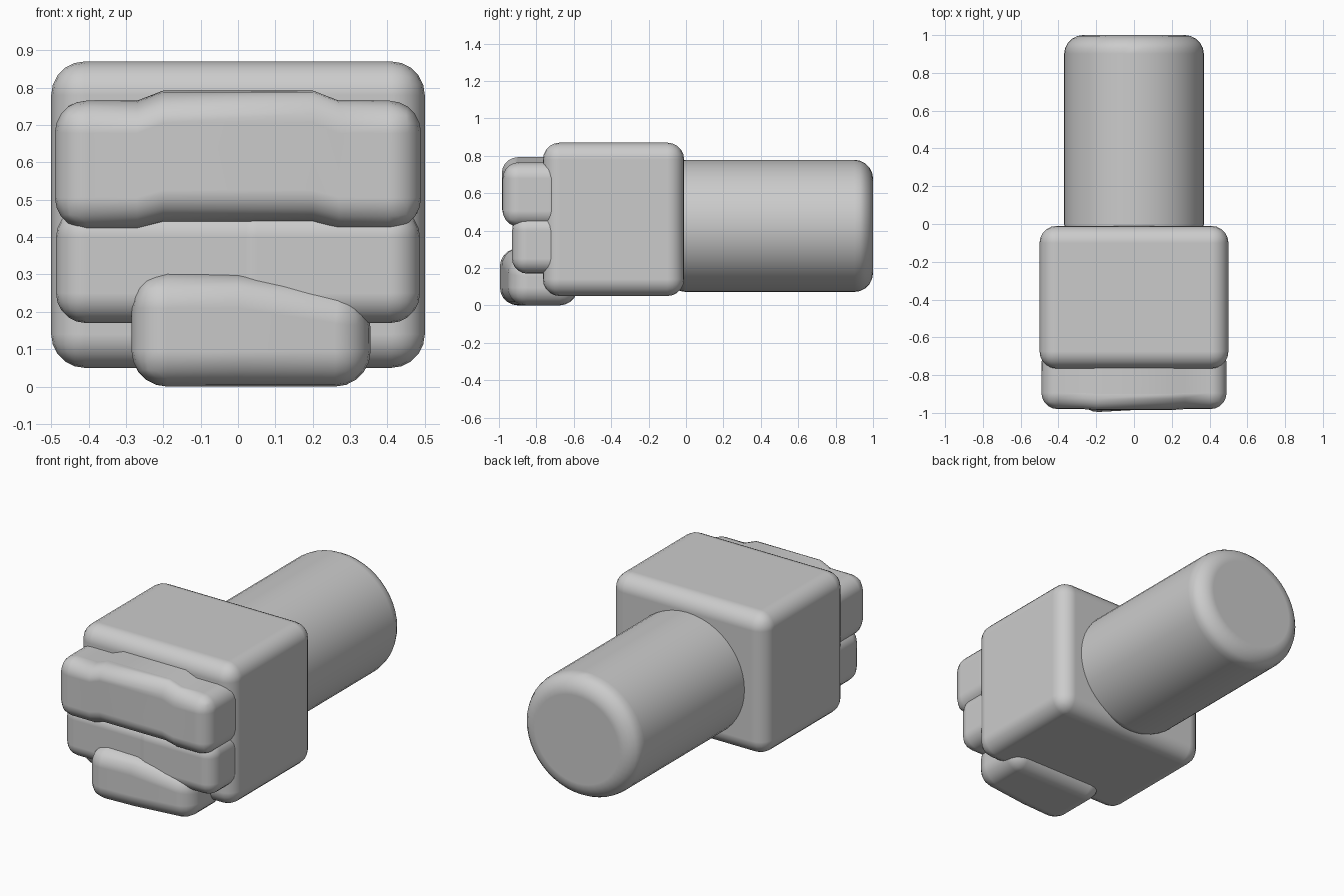
import bpy
import bmesh
import math
from mathutils import Matrix

if "Cube" in bpy.data.objects:
    bpy.data.objects.remove(bpy.data.objects["Cube"])

grey = bpy.data.materials.new("plain_grey")
grey.diffuse_color = (0.6, 0.6, 0.6, 1)
grey.use_nodes = True
grey.node_tree.nodes["Principled BSDF"].inputs["Base Color"].default_value = grey.diffuse_color


def finish(name, bm, radius, segments=5):
    """Turn a bmesh into an object with rounded edges and smooth shading."""
    bmesh.ops.recalc_face_normals(bm, faces=bm.faces)
    mesh = bpy.data.meshes.new(name)
    bm.to_mesh(mesh)
    bm.free()
    mesh.materials.append(grey)
    mesh.shade_smooth()
    obj = bpy.data.objects.new(name, mesh)
    bpy.context.collection.objects.link(obj)
    bevel = obj.modifiers.new("rounding", 'BEVEL')
    bevel.width = radius
    bevel.segments = segments
    bevel.limit_method = 'ANGLE'
    bevel.angle_limit = math.radians(50)
    bevel.use_clamp_overlap = False
    bevel.harden_normals = True
    return obj


def block(name, sections, radius):
    """Loft rectangles along x; each section is (x, front, back, bottom, top)."""
    bm = bmesh.new()
    rings = []
    for x, y0, y1, z0, z1 in sections:
        corners = ((y0, z0), (y1, z0), (y1, z1), (y0, z1))
        rings.append([bm.verts.new((x, y, z)) for y, z in corners])
    for a, b in zip(rings, rings[1:]):
        for i in range(4):
            j = (i + 1) % 4
            bm.faces.new((a[i], a[j], b[j], b[i]))
    bm.faces.new(rings[0])
    bm.faces.new(rings[-1])
    return finish(name, bm, radius)


# Palm
block("palm", [(x, -0.765, -0.01, 0.05, 0.87) for x in (-0.5, 0.5)], 0.09)

# Forearm
bm = bmesh.new()
bmesh.ops.create_cone(
    bm, cap_ends=True, segments=48, radius1=0.37, radius2=0.37, depth=1.1,
    matrix=Matrix.Translation((0, 0.45, 0.425)) @ Matrix.Rotation(math.pi / 2, 4, 'X'))
bmesh.ops.scale(bm, vec=(1, 1, 0.955), space=Matrix.Translation((0, 0, -0.425)),
                verts=bm.verts)
finish("forearm", bm, 0.1)

# Upper row of curled fingers, raised in the middle
outer = (-0.98, -0.65, 0.42, 0.765)
inner = (-0.985, -0.65, 0.44, 0.792)
block("upper_fingers", [(-0.49, *outer), (-0.27, *outer), (-0.2, *inner),
                        (0.2, *inner), (0.27, *outer), (0.49, *outer)], 0.085)

# Lower row of curled fingers, meeting in a crease at the centre
block("lower_finger_left",
      [(x, -0.925, -0.65, 0.17, 0.48) for x in (-0.487, 0.12)], 0.08)
block("lower_finger_right",
      [(x, -0.93, -0.65, 0.17, 0.48) for x in (-0.03, 0.487)], 0.08)

# Thumb folded across the lower fingers
block("thumb", [(-0.285, -1.0, -0.58, 0.0, 0.305),
                (0.0, -0.985, -0.58, 0.0, 0.305),
                (0.355, -0.94, -0.58, 0.0, 0.25)], 0.095)
